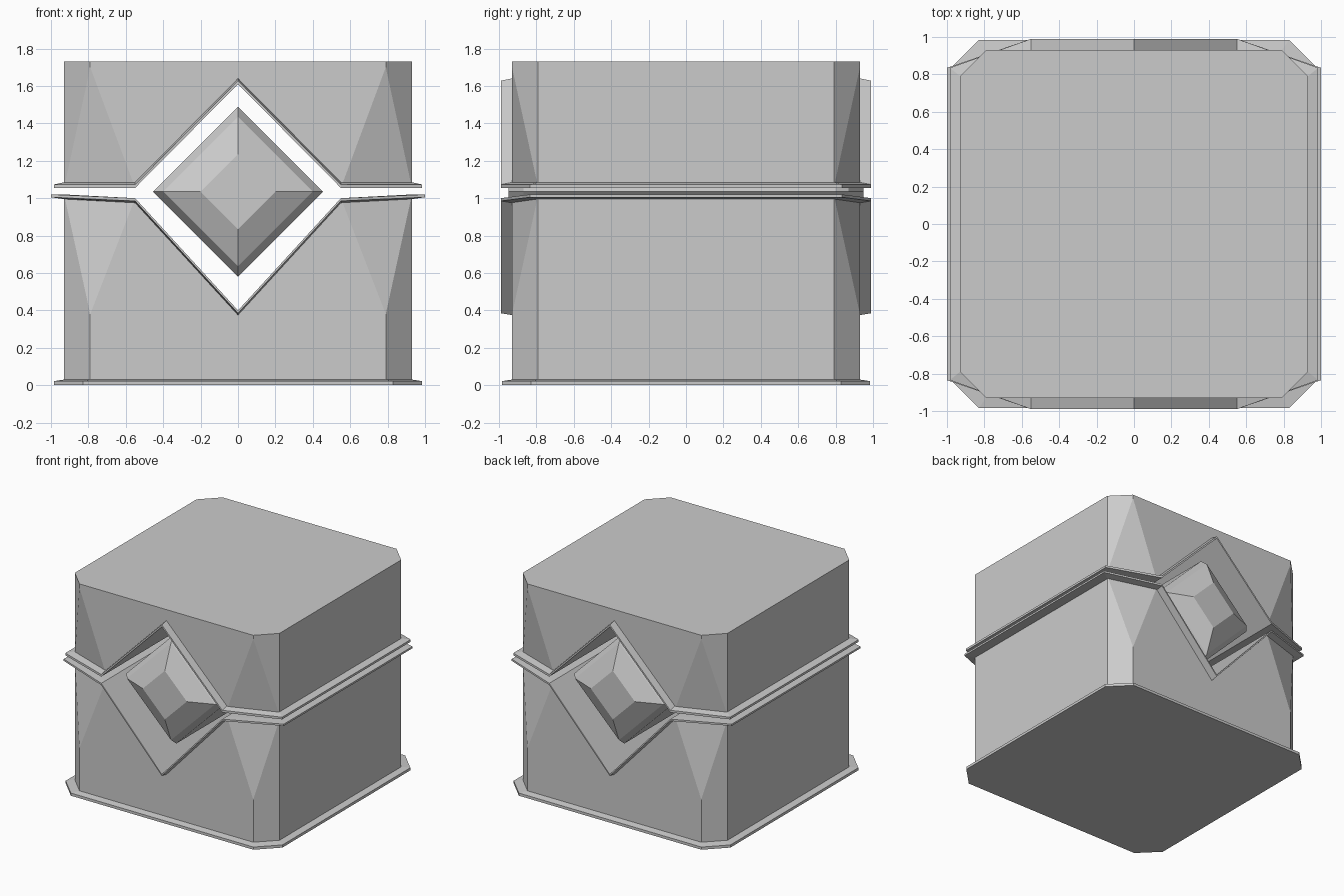
import bpy, bmesh

cube = bpy.data.objects.get("Cube")
if cube:
    bpy.data.objects.remove(cube)

grey = bpy.data.materials.new("plain_grey")
grey.use_nodes = True
grey.diffuse_color = (0.6, 0.6, 0.6, 1)
grey.node_tree.nodes["Principled BSDF"].inputs["Base Color"].default_value = (0.6, 0.6, 0.6, 1)

BODY, CUT = 0.93, 0.79      # half width and where the corner chamfer starts
NOTCH = 0.55                # half width of the diamond opening


def finish(name, bm):
    """Turn a bmesh into a flat shaded grey object."""
    bmesh.ops.remove_doubles(bm, verts=bm.verts, dist=0.0005)
    bmesh.ops.recalc_face_normals(bm, faces=bm.faces)
    mesh = bpy.data.meshes.new(name)
    bm.to_mesh(mesh)
    bm.free()
    mesh.materials.append(grey)
    obj = bpy.data.objects.new(name, mesh)
    bpy.context.collection.objects.link(obj)
    return obj


def face(bm, points):
    bm.faces.new([bm.verts.new(p) for p in points])


def bridge(bm, loops, closed=False):
    """Join successive point loops with quads."""
    pairs = list(zip(loops, loops[1:] + loops[:1]))
    for a, b in pairs if closed else pairs[:-1]:
        for i in range(len(a)):
            j = (i + 1) % len(a)
            face(bm, (a[i], a[j], b[j], b[i]))


def half_turn(points):
    """Add the same points turned half way round z."""
    return points + [(-x, -y, z) for x, y, z in points]


def octagon(wide, cut, z):
    return half_turn([(-cut, -wide, z), (cut, -wide, z), (wide, -cut, z), (wide, cut, z)])


def seam_loop(front, side, corner, slit, side_z, tip, lift=0):
    """Outline of the opening: notch on front and back, straight on the sides."""
    return half_turn([(-NOTCH, -front, slit + lift), (0, -front, tip + lift),
                      (NOTCH, -front, slit + lift), (side, -corner, side_z + lift),
                      (side, corner, side_z + lift)])


def shell(name, cap, kink, slit, side_z, tip):
    """One half of the chest, with a notched front and back."""
    bm = bmesh.new()
    face(bm, octagon(BODY, CUT, cap))
    for s in (-1, 1):
        # front or back wall
        f = s * BODY
        face(bm, [(-CUT, f, cap), (CUT, f, cap), (CUT, f, kink), (NOTCH, f, slit),
                  (0, f, tip), (-NOTCH, f, slit), (-CUT, f, kink)])
        # side wall
        face(bm, [(f, -CUT, cap), (f, CUT, cap), (f, CUT, side_z), (f, -CUT, side_z)])
        # notch wall and flat seam on this side
        face(bm, [(0, -BODY, tip), (s * NOTCH, -BODY, slit), (s * NOTCH, BODY, slit), (0, BODY, tip)])
        n, c = s * NOTCH, s * BODY
        face(bm, [(n, -BODY, slit), (c, -CUT, side_z), (c, CUT, side_z), (n, BODY, slit)])
        # corners: chamfer that widens towards the seam
        for t in (-1, 1):
            y, d = t * BODY, t * CUT
            k = (s * CUT, y, kink)
            face(bm, [(s * CUT, y, cap), (c, d, cap), (c, d, kink), k])
            face(bm, [k, (c, d, kink), (c, d, side_z)])
            face(bm, [k, (c, d, side_z), (n, y, slit)])
    return finish(name, bm)


def seam_rim(name, side, slit, side_z, tip, lift):
    """Thin flange that follows the opening of one half."""
    bm = bmesh.new()
    inner, outer = (BODY, BODY, CUT), (0.99, side, 0.835)
    bridge(bm, [seam_loop(*inner, slit, side_z, tip),
                seam_loop(*outer, slit, side_z, tip),
                seam_loop(*outer, slit, side_z, tip, lift * 0.6),
                seam_loop(*inner, slit, side_z, tip, lift)], closed=True)
    return finish(name, bm)


# Lid and base with their seam flanges
lid = dict(slit=1.055, side_z=1.055, tip=1.61)
base = dict(slit=1.0, side_z=1.02, tip=0.40)
shell("lid", 1.73, 1.70, **lid)
shell("base", 0.0, 0.38, **base)
seam_rim("lid_rim", 0.985, **lid, lift=0.03)
seam_rim("base_rim", 1.0, **base, lift=-0.025)

# Foot rim round the bottom
foot = bmesh.new()
bridge(foot, [octagon(BODY, CUT, 0), octagon(0.985, 0.83, 0),
              octagon(0.985, 0.83, 0.022), octagon(BODY, CUT, 0.03)], closed=True)
finish("foot_rim", foot)

# Faceted gem running from front to back through the opening
gem = bmesh.new()
steps = [(0.20, 0.95), (0.40, 0.87), (0.455, 0.80)]
rings = [(r, -y) for r, y in steps] + [(r, y) for r, y in reversed(steps)]
loops = [[(r, y, 1.035), (0, y, 1.035 + r), (-r, y, 1.035), (0, y, 1.035 - r)] for r, y in rings]
bridge(gem, loops)
face(gem, loops[0])
face(gem, loops[-1])
finish("gem", gem)
